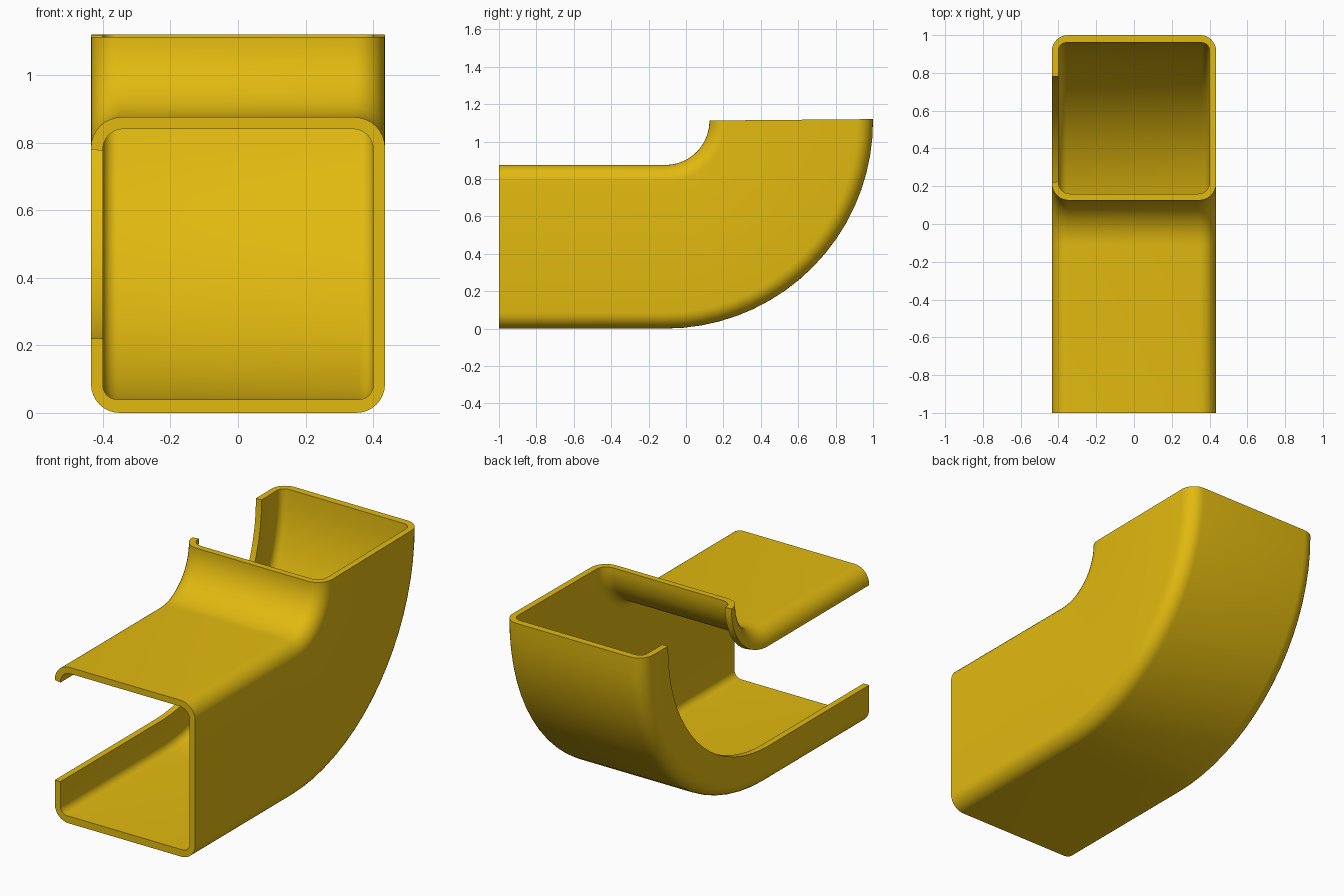
import bpy
import bmesh
from math import sin, cos, pi, radians

cube = bpy.data.objects.get("Cube")
if cube:
    bpy.data.objects.remove(cube, do_unlink=True)

HALF, HEIGHT = 0.435, 0.875      # outer half width and height of the duct
WALL, FLOOR = 0.035, 0.04
LIP_LOW, LIP_HIGH = 0.22, 0.78   # edges of the open side
BEND_Y, BEND_Z = -0.11, 1.11     # axis of the bend
BEND_ANGLE, BEND_STEPS = radians(90.5), 18

yellow = bpy.data.materials.new("golden yellow")
colour = (0.76, 0.49, 0.005, 1)
yellow.diffuse_color = colour
yellow.use_nodes = True
yellow.node_tree.nodes["Principled BSDF"].inputs["Base Color"].default_value = colour


def corner(cx, cz, r, start, steps=8):
    """Quarter circle, counterclockwise from the start angle in degrees."""
    angles = [radians(start) + pi / 2 * i / steps for i in range(steps + 1)]
    return [(cx + r * cos(a), cz + r * sin(a)) for a in angles]


def open_box(half, low, high, r_low, r_high, lip_high):
    """C-shaped line from the lower lip, round the duct, to the upper lip."""
    return ([(-half, LIP_LOW)]
            + corner(-half + r_low, low + r_low, r_low, 180)
            + corner(half - r_low, low + r_low, r_low, 270)
            + corner(half - r_high, high - r_high, r_high, 0)
            + corner(-half + r_high, high - r_high, r_high, 90)
            + [(-half, lip_high)])


# Wall cross-section: outer line, then inner line back again
outer = open_box(HALF, 0, HEIGHT, 0.085, 0.09, LIP_HIGH)
inner = open_box(HALF - WALL, FLOOR, HEIGHT - WALL, 0.042, 0.06, LIP_HIGH - 0.005)
count = len(outer)

# Sweep the section along the straight run and round the bend
bm = bmesh.new()


def add_ring(place):
    return [[bm.verts.new(place(x, z)) for x, z in line] for line in (outer, inner)]


rings = [add_ring(lambda x, z: (x, -1, z))]
for i in range(BEND_STEPS + 1):
    a = BEND_ANGLE * i / BEND_STEPS
    rings.append(add_ring(lambda x, z: (
        x, BEND_Y + (BEND_Z - z) * sin(a), BEND_Z - (BEND_Z - z) * cos(a))))

for (o1, i1), (o2, i2) in zip(rings, rings[1:]):
    loop1, loop2 = o1 + i1[::-1], o2 + i2[::-1]
    for k in range(len(loop1)):
        n = (k + 1) % len(loop1)
        bm.faces.new((loop1[k], loop1[n], loop2[n], loop2[k]))

# Flat rims at both ends
for o, i in (rings[0], rings[-1]):
    for k in range(count - 1):
        bm.faces.new((o[k], o[k + 1], i[k + 1], i[k]))

bmesh.ops.recalc_face_normals(bm, faces=bm.faces)
mesh = bpy.data.meshes.new("duct_elbow")
bm.to_mesh(mesh)
bm.free()
mesh.materials.append(yellow)
duct = bpy.data.objects.new("duct_elbow", mesh)
bpy.context.collection.objects.link(duct)

bpy.ops.object.select_all(action='DESELECT')
duct.select_set(True)
bpy.context.view_layer.objects.active = duct
bpy.ops.object.shade_smooth_by_angle(angle=radians(35))
